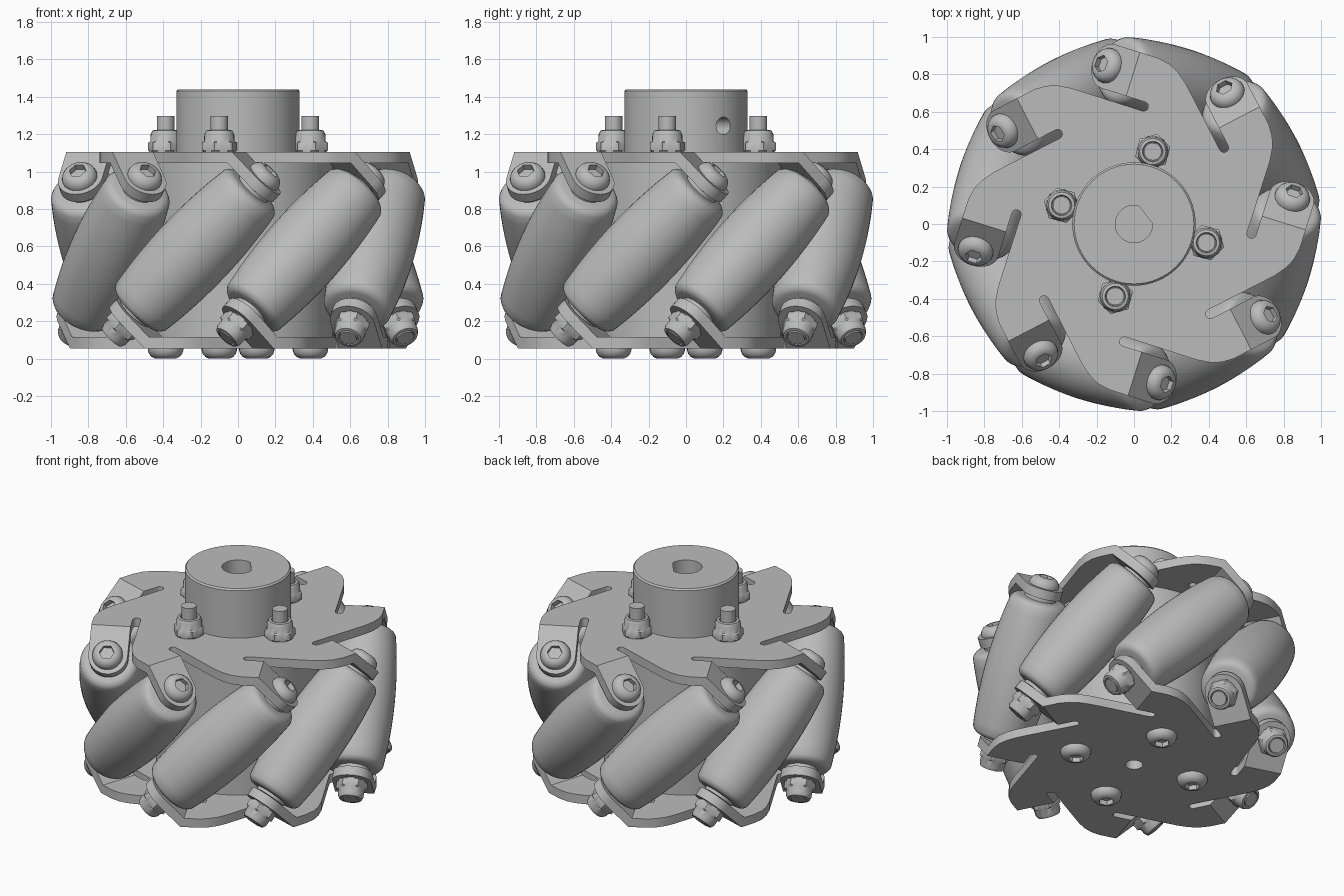
import bpy, bmesh
from math import sin, cos, pi, radians
from mathutils import Matrix, Vector

if "Cube" in bpy.data.objects:
    bpy.data.objects.remove(bpy.data.objects["Cube"])

metal = bpy.data.materials.new("plain_grey")
metal.use_nodes = True
GREY = (0.5, 0.5, 0.5, 1)
metal.diffuse_color = GREY
metal.node_tree.nodes["Principled BSDF"].inputs["Base Color"].default_value = GREY

MID_Z, AXLE_R = 0.58, 0.765     # roller centre height and distance from the wheel axis
COUNT, TILT = 8, radians(-45)
TAB_S, HALF = 0.515, 0.03       # tab position along the roller axle, half sheet thickness
PLATE_DZ = 0.495
built = []


def add(name, mesh, matrix=Matrix()):
    if not mesh.materials:
        mesh.materials.append(metal)
    ob = bpy.data.objects.new(name, mesh)
    ob.matrix_world = matrix
    bpy.context.collection.objects.link(ob)
    built.append(ob)
    return ob


def lathe(name, profile, segs=24):
    """Revolve (radius, height[, hex]) points about z; hex points follow a hexagon."""
    bm = bmesh.new()
    rings = []
    for r, z, *hexed in profile:
        ring = []
        for i in range(segs):
            a = 2 * pi * i / segs
            k = cos(pi / 6) / cos(a % (pi / 3) - pi / 6) if hexed else 1
            ring.append(bm.verts.new((r * k * cos(a), r * k * sin(a), z)))
        rings.append(ring)
    for lo, hi in zip(rings, rings[1:]):
        for i in range(segs):
            j = (i + 1) % segs
            bm.faces.new((lo[i], lo[j], hi[j], hi[i]))
    bmesh.ops.remove_doubles(bm, verts=bm.verts, dist=1e-5)
    bmesh.ops.recalc_face_normals(bm, faces=bm.faces)
    mesh = bpy.data.meshes.new(name)
    bm.to_mesh(mesh)
    bm.free()
    return mesh


def evaluated_mesh(ob):
    bpy.context.view_layer.update()
    return bpy.data.meshes.new_from_object(ob.evaluated_get(bpy.context.evaluated_depsgraph_get()))


def sheet(name, loops, half):
    """Flat sheet from closed outlines; inner outlines become holes."""
    cu = bpy.data.curves.new(name, 'CURVE')
    cu.dimensions, cu.fill_mode, cu.extrude = '2D', 'BOTH', half
    for loop in loops:
        sp = cu.splines.new('POLY')
        sp.points.add(len(loop) - 1)
        for p, (x, y) in zip(sp.points, loop):
            p.co = (x, y, 0, 1)
        sp.use_cyclic_u = True
    ob = bpy.data.objects.new(name, cu)
    bpy.context.collection.objects.link(ob)
    mesh = evaluated_mesh(ob)
    bpy.data.objects.remove(ob)
    bm = bmesh.new()
    bm.from_mesh(mesh)
    bmesh.ops.remove_doubles(bm, verts=bm.verts, dist=1e-5)
    bmesh.ops.recalc_face_normals(bm, faces=bm.faces)
    bm.to_mesh(mesh)
    bm.free()
    return mesh


def arc(cx, cy, r, a0, a1, n):
    return [(cx + r * cos(radians(a0 + (a1 - a0) * i / n)),
             cy + r * sin(radians(a0 + (a1 - a0) * i / n))) for i in range(n + 1)]


# Side plates: one tooth in (radial, tangential) coordinates, repeated round the wheel
bend_t = TAB_S * 2 ** 0.5 - PLATE_DZ
miter = HALF * 0.414
tooth = [(0.737, -0.10), (0.80, -0.037), (0.845, 0.02), (0.872, 0.075), (0.885, 0.14),
         (0.885, bend_t + miter), (0.64, bend_t + miter)]
tooth += arc(0.615, 0.14, 0.025, 0, -180, 8)


def roller_angle(i):
    return radians(-17.5) + 2 * pi * i / COUNT


def plate_outline(flip):
    pts = []
    for i in range(COUNT):
        a = roller_angle(i)
        part = [(x, flip * y) for x, y in tooth]
        if flip < 0:
            part.reverse()
        pts += [(x * cos(a) - y * sin(a), x * sin(a) + y * cos(a)) for x, y in part]
    return pts


bore = arc(0, 0, 0.055, 0, 345, 23)
for name, flip in (("top_plate", 1), ("bottom_plate", -1)):
    add(name, sheet(name, [plate_outline(flip), bore], HALF),
        Matrix.Translation((0, 0, MID_Z + flip * PLATE_DZ)))

# Fastener and roller meshes
head = lathe("button_head", [(0, 0), (0.095, 0), (0.095, 0.012), (0.088, 0.032), (0.075, 0.047),
                             (0.055, 0.057), (0.047, 0.057, 1), (0.047, 0.025, 1), (0, 0.025)])
nut = lathe("lock_nut", [(0, 0), (0.085, 0), (0.097, 0.008, 1), (0.097, 0.05, 1), (0.082, 0.056),
                         (0.08, 0.095), (0.07, 0.115), (0.055, 0.118), (0.05, 0.105), (0, 0.105)])
shank = lathe("bolt_shank", [(0, 0), (0.047, 0), (0.047, 1), (0, 1)])
spacer = lathe("spacer", [(0, 0), (0.1, 0), (0.1, 0.02), (0, 0.02)])
L = 0.46
body = [(0.215 - 0.037 * (s / L) ** 2, s) for s in [L * 0.93 * k / 8 for k in range(-8, 9)]]
cap = [(0, L), (0.14, L), (0.158, L - 0.005), (0.172, L - 0.016)]
roller = lathe("roller", [(r, -s) for r, s in cap] + body + cap[::-1], 40)
tab = sheet("bent_tab", [[(-0.125, -0.185 - miter), (0.12, -0.185 - miter)]
                         + arc(-0.0025, 0, 0.1225, 0, 180, 16)], HALF)

# Rollers with their axles, tabs, heads and nuts
half_turn = Matrix.Rotation(pi, 4, 'X')
for i in range(COUNT):
    frame = (Matrix.Rotation(roller_angle(i), 4, 'Z')
             @ Matrix.Translation((AXLE_R, 0, MID_Z)) @ Matrix.Rotation(TILT, 4, 'X'))

    def up(s):
        return frame @ Matrix.Translation((0, 0, s))

    def down(s):
        return frame @ half_turn @ Matrix.Translation((0, 0, s))

    add("roller", roller, frame)
    add("top_tab", tab, up(TAB_S))
    add("bottom_tab", tab, down(TAB_S))
    add("axle_head", head, up(TAB_S + HALF))
    add("axle_nut", nut, down(TAB_S + HALF))
    add("top_spacer", spacer, up(L))
    add("bottom_spacer", spacer, down(L))
    add("axle", shank, up(-0.665) @ Matrix.Diagonal((1, 1, 1.2, 1)))

# Core drum between the plates
PLATE_TOP = MID_Z + PLATE_DZ + HALF
add("core_drum", lathe("core_drum", [(0.055, 0.1), (0.51, 0.1), (0.51, 1.06), (0.055, 1.06),
                                     (0.055, 0.1)], 64))

# Clamp bolts through the plates
for k in range(4):
    a = radians(-14.5 + 90 * k)
    at = Vector((0.4 * cos(a), 0.4 * sin(a), 0))
    turn = Matrix.Rotation(a, 4, 'Z')
    add("clamp_nut", nut, Matrix.Translation(at + Vector((0, 0, PLATE_TOP))) @ turn)
    add("clamp_head", head, Matrix.Translation(at + Vector((0, 0, 0.057))) @ half_turn @ turn)
    add("clamp_bolt", shank, Matrix.Translation(at + Vector((0, 0, 0.297))))

# Shaft hub with a flatted bore and a set screw hole
hub = add("shaft_hub", lathe("shaft_hub", [(0, PLATE_TOP - 0.01), (0.33, PLATE_TOP - 0.01),
                                           (0.33, 1.43), (0.32, 1.44), (0, 1.44)], 64))
screw_turn = Matrix.Rotation(radians(37.5), 4, 'Z')
bore_cut = add("bore_cutter", sheet("bore_cutter", [arc(0, 0, 0.1, 37, 323, 28)], 0.3),
               Matrix.Translation((0, 0, PLATE_TOP + 0.3)) @ screw_turn)
screw_cut = add("screw_cutter", shank, Matrix.Translation((0, 0, 1.245)) @ screw_turn
                @ Matrix.Rotation(pi / 2, 4, 'Y'))
for cutter in (bore_cut, screw_cut):
    cutter.hide_render = True
    mod = hub.modifiers.new("cut", 'BOOLEAN')
    mod.operation, mod.object, mod.solver = 'DIFFERENCE', cutter, 'EXACT'
cut_mesh = evaluated_mesh(hub)
hub.modifiers.clear()
hub.data = cut_mesh
for cutter in (bore_cut, screw_cut):
    built.remove(cutter)
    bpy.data.objects.remove(cutter)

# Smooth round surfaces, keep edges sharp
bpy.ops.object.select_all(action='DESELECT')
for ob in {o.data.name: o for o in built}.values():
    ob.select_set(True)
    bpy.context.view_layer.objects.active = ob
bpy.ops.object.shade_smooth_by_angle(angle=radians(32))
bpy.ops.object.select_all(action='DESELECT')
